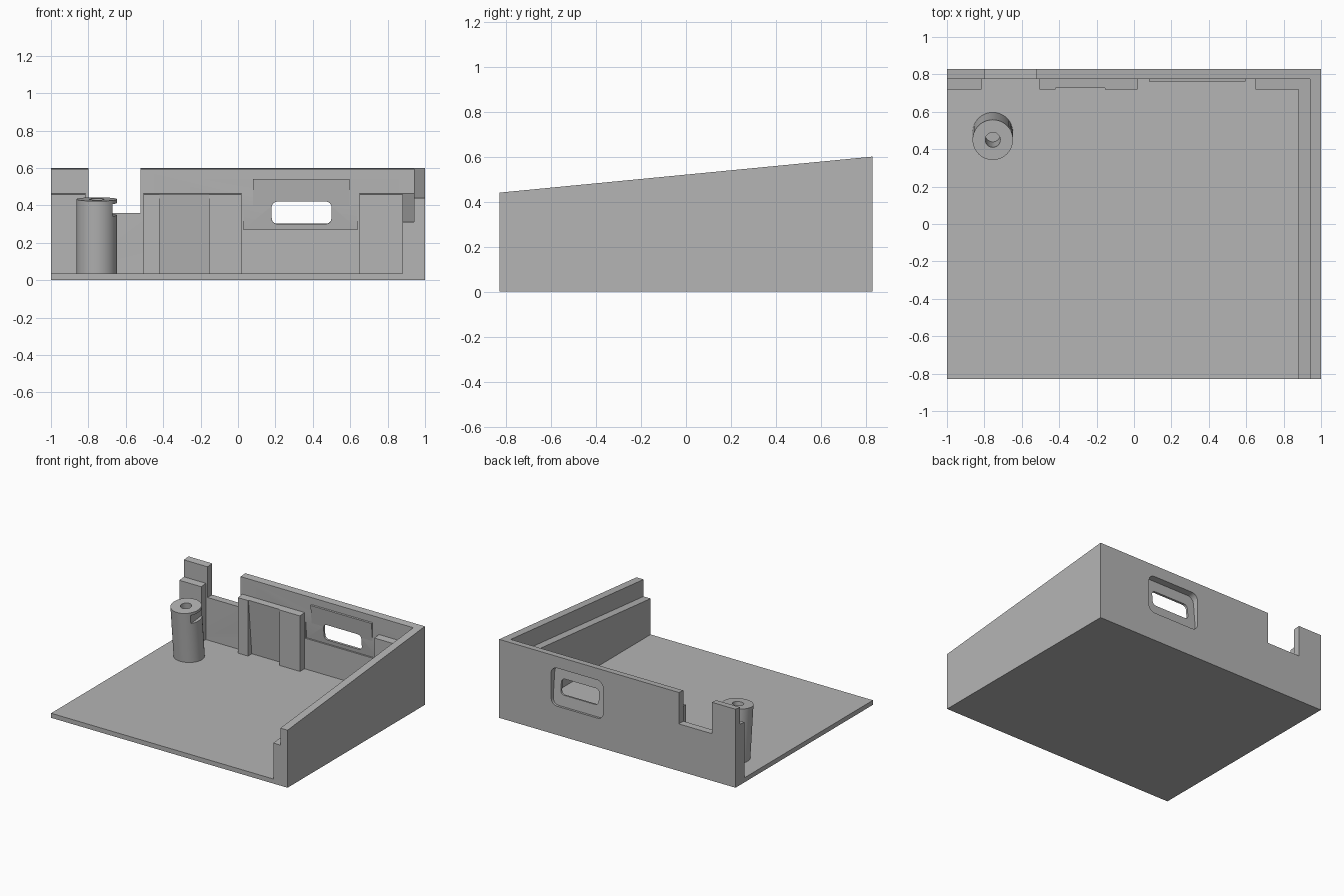
import bpy, bmesh, math
from mathutils import Vector, Matrix

if "Cube" in bpy.data.objects:
    bpy.data.objects.remove(bpy.data.objects["Cube"])

SLOPE = 0.0965
TILT = math.atan(SLOPE)
FLOOR, BACK, WALL_IN, LEDGE_IN = 0.035, 0.83, 0.775, 0.72

grey = bpy.data.materials.new("plain grey")
grey.use_nodes = True
colour = (0.46, 0.46, 0.46, 1)
grey.diffuse_color = colour
grey.node_tree.nodes["Principled BSDF"].inputs["Base Color"].default_value = colour


def rim(y):
    return 0.52 + SLOPE * y


def ledge(y):
    return 0.39 + SLOPE * y


def extrude(name, outline, direction, matrix=Matrix()):
    """Solid made by sweeping a flat outline along a direction."""
    bm = bmesh.new()
    face = bm.faces.new([bm.verts.new(p) for p in outline])
    new = bmesh.ops.extrude_face_region(bm, geom=[face])["geom"]
    bmesh.ops.translate(bm, vec=Vector(direction),
                        verts=[v for v in new if isinstance(v, bmesh.types.BMVert)])
    bmesh.ops.recalc_face_normals(bm, faces=bm.faces)
    return finish(name, bm, matrix)


def finish(name, bm, matrix=Matrix()):
    bm.transform(matrix)
    mesh = bpy.data.meshes.new(name)
    bm.to_mesh(mesh)
    bm.free()
    mesh.materials.append(grey)
    ob = bpy.data.objects.new(name, mesh)
    bpy.context.collection.objects.link(ob)
    return ob


def prism(name, x0, x1, profile):
    return extrude(name, [(x0, y, z) for y, z in profile], (x1 - x0, 0, 0))


def box(name, x0, x1, y0, y1, z0, z1):
    return prism(name, x0, x1, [(y0, z0), (y1, z0), (y1, z1), (y0, z1)])


def cylinder(name, radius, z0, z1, matrix):
    bm = bmesh.new()
    bmesh.ops.create_cone(bm, cap_ends=True, segments=48, radius1=radius, radius2=radius,
                          depth=z1 - z0, matrix=Matrix.Translation((0, 0, (z0 + z1) / 2)))
    return finish(name, bm, matrix)


def rounded_slot(name, width, height, radius, y0, y1, matrix):
    points = []
    for i, (sx, sz) in enumerate([(1, 1), (-1, 1), (-1, -1), (1, -1)]):
        for step in range(7):
            a = math.radians(90 * i + 15 * step)
            points.append((sx * (width / 2 - radius) + radius * math.cos(a), y0,
                           sz * (height / 2 - radius) + radius * math.sin(a)))
    return extrude(name, points, (0, y1 - y0, 0), matrix)


def cut(targets, cutter):
    for ob in targets:
        mod = ob.modifiers.new("cut", "BOOLEAN")
        mod.operation, mod.solver, mod.object = "DIFFERENCE", "EXACT", cutter
        bpy.context.view_layer.objects.active = ob
        bpy.ops.object.modifier_apply(modifier=mod.name)
    bpy.data.objects.remove(cutter)


# Floor and sloping side wall with its inner ledge
box("floor", -1, 0.88, -BACK, WALL_IN, 0, FLOOR)
prism("side_wall", 0.94, 1, [(-BACK, 0), (BACK, 0), (BACK, rim(BACK)), (-BACK, rim(-BACK))])
prism("side_ledge", 0.88, 0.94,
      [(-BACK, 0), (WALL_IN, 0), (WALL_IN, ledge(WALL_IN)), (-BACK, ledge(-BACK))])

# Back wall with an open notch
back_wall = prism("back_wall", -1, 0.94,
                  [(WALL_IN, 0), (BACK, 0), (BACK, rim(BACK)), (WALL_IN, rim(WALL_IN))])
cut([back_wall], box("notch_cutter", -0.80, -0.52, 0.7, 0.9, 0.36, 0.8))

# Ledge blocks along the back wall
ledges = [prism(name, x0, x1, [(LEDGE_IN, FLOOR), (WALL_IN, FLOOR),
                               (WALL_IN, ledge(WALL_IN)), (LEDGE_IN, ledge(LEDGE_IN))])
          for name, x0, x1 in [("right_back_ledge", -1, -0.815),
                               ("middle_back_ledge", -0.505, 0.02),
                               ("left_back_ledge", 0.65, 0.88)]]

# Leaning recess in the middle ledge
cut([ledges[1]], prism("recess_cutter", -0.42, -0.155,
                       [(0.7, 0.02), (0.768, 0.02), (0.723, 0.49), (0.7, 0.49)]))

# Leaning pocket and raised plate around the port
cut([back_wall], prism("pocket_cutter", 0.03, 0.64,
                       [(0.7, 0.27), (0.7875, 0.27), (WALL_IN, 0.40), (0.7, 0.40)]))
plate = prism("port_plate", 0.08, 0.595,
              [(0.7615, 0.54), (WALL_IN, 0.40), (0.78, 0.40), (0.78, 0.542)])

# Port: outer rounded recess and through slot
port = Matrix.Translation((0.34, WALL_IN, 0.36)) @ Matrix.Rotation(TILT, 4, "X")
cut([back_wall], rounded_slot("port_recess_cutter", 0.44, 0.29, 0.05, 0.02, 0.2, port))
cut([back_wall, plate], rounded_slot("port_slot_cutter", 0.32, 0.12, 0.03, -0.1, 0.1, port))

# Leaning screw post with a bore and a side nick
lean = Matrix.Translation((-0.755, 0.45, 0.433)) @ Matrix.Rotation(TILT, 4, "X")
post = cylinder("screw_post", 0.108, -0.415, 0, lean)
cut([post], cylinder("bore_cutter", 0.04, -0.3, 0.1, lean))
cut([post], extrude("nick_cutter", [(0.083, -0.2, -0.085), (0.2, -0.2, -0.085),
                                    (0.2, -0.2, -0.02), (0.083, -0.2, -0.02)],
                    (0, 0.4, 0), lean))

# Smooth the round parts, keep the edges sharp
bpy.ops.object.select_all(action="DESELECT")
for ob in (post, back_wall):
    ob.select_set(True)
bpy.context.view_layer.objects.active = post
bpy.ops.object.shade_smooth_by_angle(angle=math.radians(30))
